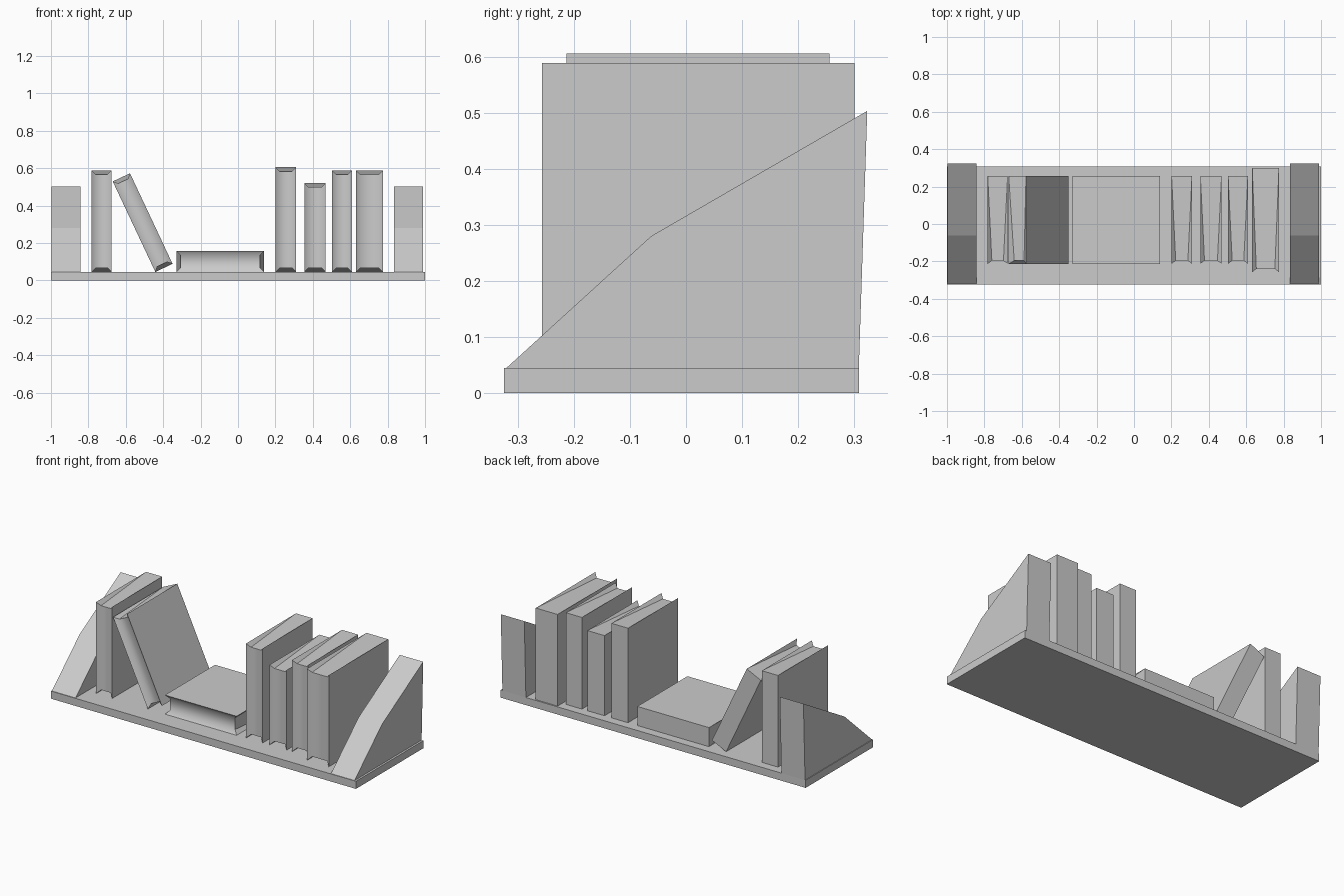
import bpy, math

if "Cube" in bpy.data.objects:
    bpy.data.objects.remove(bpy.data.objects["Cube"])

BASE_TOP = 0.045


def make_object(name, verts, faces):
    mesh = bpy.data.meshes.new(name)
    mesh.from_pydata(verts, [], faces)
    mesh.update()
    obj = bpy.data.objects.new(name, mesh)
    bpy.context.collection.objects.link(obj)
    return obj


def extrude_x(name, profile, x0, x1):
    """Prism with a (y, z) profile, counter-clockwise seen from +x."""
    n = len(profile)
    verts = [(x, y, z) for x in (x0, x1) for y, z in profile]
    faces = [list(range(n - 1, -1, -1)), list(range(n, 2 * n))]
    faces += [(i, (i + 1) % n, n + (i + 1) % n, n + i) for i in range(n)]
    return make_object(name, verts, faces)


def book(name, x, width, height, y0=-0.213, y1=0.256, tilt=0):
    """Spine at the back, page block sunk between the covers."""
    i, d = min(0.022, width * 0.24), 0.017
    verts = [(bx, y, z) for bx in (0, width) for y, z in
             ((y0, 0), (y1, 0), (y1, height), (y0, height))]
    verts += [(px, y0 + d, z) for px in (i, width - i) for z in (i, height - i)]
    faces = [
        (0, 3, 2, 1), (4, 5, 6, 7), (1, 2, 6, 5),        # covers, spine
        (8, 10, 11, 9), (2, 9, 11, 6), (1, 5, 10, 8),    # pages
        (0, 8, 9, 3), (4, 7, 11, 10),                    # cover insides
        (3, 9, 2), (7, 6, 11), (0, 1, 8), (4, 10, 5),
    ]
    obj = make_object(name, verts, faces)
    obj.location = (x, 0, BASE_TOP)
    obj.rotation_euler.y = math.radians(tilt)
    bpy.ops.object.select_all(action='DESELECT')
    obj.select_set(True)
    bpy.context.view_layer.objects.active = obj
    bpy.ops.object.shade_smooth_by_angle(angle=math.radians(40))
    return obj


# Shelf board
extrude_x("shelf_board", [(-0.324, 0), (0.308, 0), (0.308, BASE_TOP), (-0.324, BASE_TOP)], -1, 1)

# Sloping bookends
wedge = [(-0.32, BASE_TOP), (0.308, BASE_TOP), (0.323, 0.503), (-0.062, 0.28)]
extrude_x("bookend_left", wedge, -0.996, -0.841)
extrude_x("bookend_right", wedge, 0.834, 0.988)

# Upright books: x, width, height
for k, (x, w, h) in enumerate([(-0.782, 0.106, 0.543), (0.201, 0.109, 0.56),
                               (0.355, 0.113, 0.475), (0.503, 0.106, 0.543)]):
    book(f"upright_book_{k + 1}", x, w, h)
book("large_book", 0.632, 0.143, 0.543, -0.257, 0.30)

# Leaning and lying books
book("leaning_book", -0.442, 0.102, 0.535, tilt=-25.2)
book("lying_book", 0.14, 0.113, 0.47, tilt=-90)
